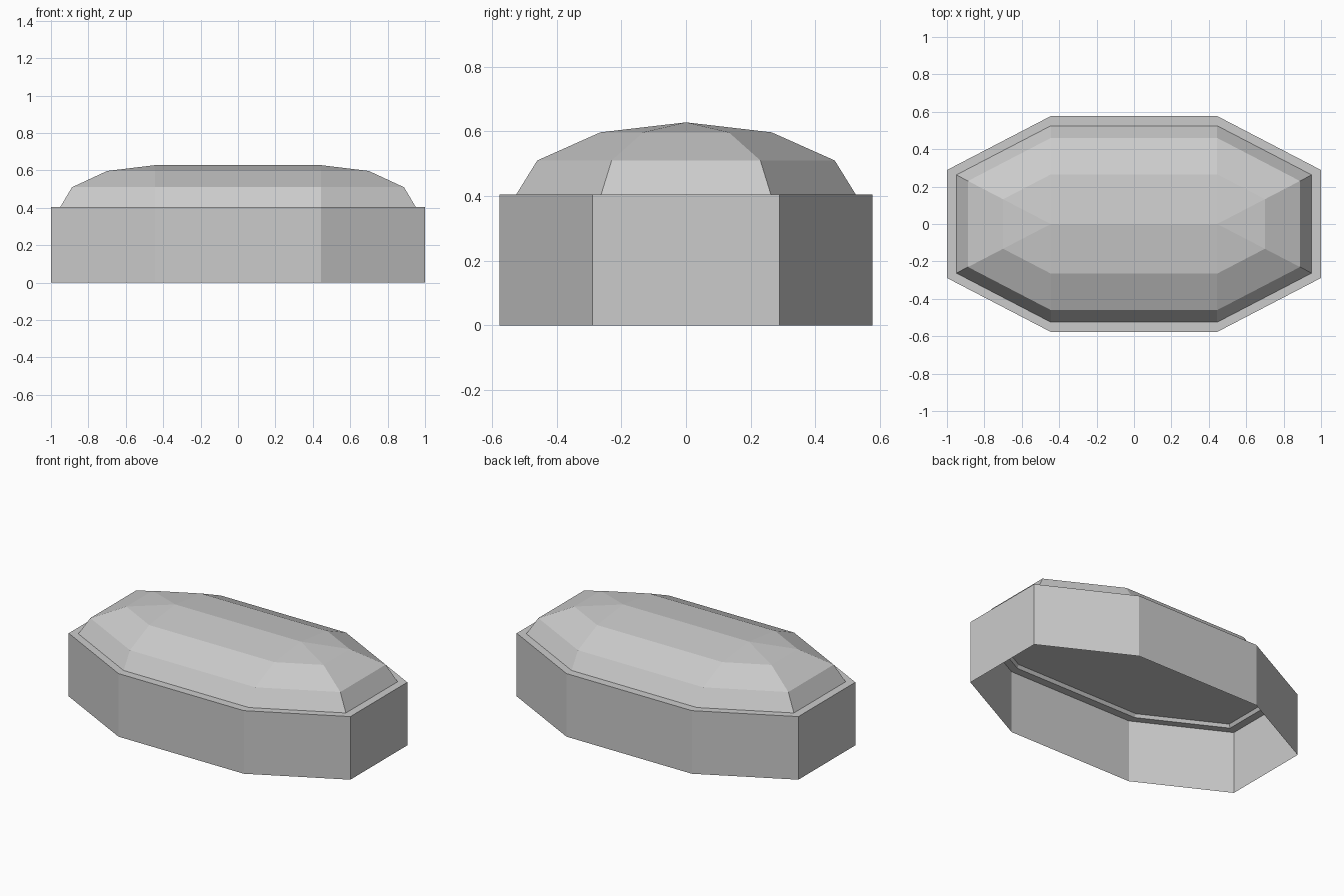
import bpy, bmesh

if "Cube" in bpy.data.objects:
    bpy.data.objects.remove(bpy.data.objects["Cube"])

HALF_RIDGE = 0.445   # straight middle length, constant in every ring
END_STRETCH = 0.962  # end depth relative to half width


def ring(bm, r, z):
    """Eight-sided stretched outline; collapses to the ridge ends when r is 0."""
    e = END_STRETCH * r
    pts = [(HALF_RIDGE + e, -r / 2), (HALF_RIDGE + e, r / 2),
           (HALF_RIDGE, r), (-HALF_RIDGE, r),
           (-HALF_RIDGE - e, r / 2), (-HALF_RIDGE - e, -r / 2),
           (-HALF_RIDGE, -r), (HALF_RIDGE, -r)]
    return [bm.verts.new((x, y, z)) for x, y in pts]


def shell(name, profile, cap=False):
    """Skin stacked outlines given as (half width, height)."""
    bm = bmesh.new()
    rings = [ring(bm, r, z) for r, z in profile]
    for a, b in zip(rings, rings[1:]):
        for i in range(8):
            j = (i + 1) % 8
            bm.faces.new((a[i], a[j], b[j], b[i]))
    if cap:
        bm.faces.new(rings[-1][::-1])
    bmesh.ops.remove_doubles(bm, verts=bm.verts, dist=0.0005)
    mesh = bpy.data.meshes.new(name)
    bm.to_mesh(mesh)
    bm.free()
    obj = bpy.data.objects.new(name, mesh)
    bpy.context.collection.objects.link(obj)
    return obj


# Open-bottomed wall with its flat top ledge
shell("base_wall", [(0.577, 0), (0.577, 0.405), (0.525, 0.405)])
# Faceted dome rising to a ridge
shell("faceted_dome", [(0.525, 0.405), (0.46, 0.51), (0.265, 0.597), (0, 0.628)])
# Flat ceiling closing the dome, slightly recessed above the ledge
shell("ceiling_panel", [(0.5126, 0.425)], cap=True)
